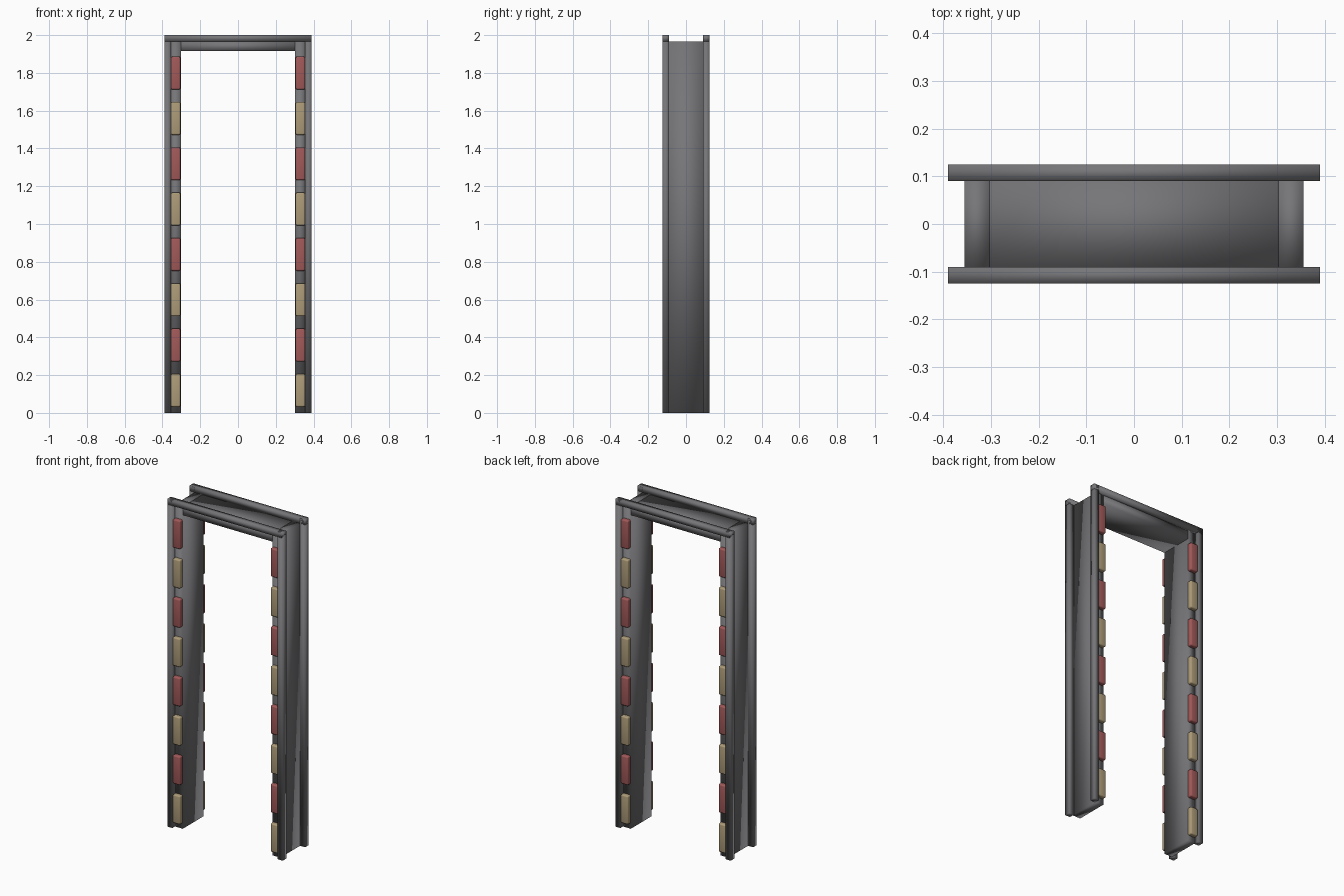
import bpy

cube = bpy.data.objects.get("Cube")
if cube:
    bpy.data.objects.remove(cube, do_unlink=True)


def material(name, rgb):
    mat = bpy.data.materials.new(name)
    mat.use_nodes = True
    mat.diffuse_color = (*rgb, 1)
    mat.node_tree.nodes["Principled BSDF"].inputs["Base Color"].default_value = (*rgb, 1)
    return mat


metal = material("dark grey metal", (0.18, 0.18, 0.19))
red = material("dull red lamp", (0.36, 0.10, 0.10))
tan = material("tan lamp", (0.42, 0.33, 0.19))


def box(name, x, y, z, mat, bevel=0):
    """Smooth-shaded box spanning the given (low, high) ranges."""
    spans = (x, y, z)
    bpy.ops.mesh.primitive_cube_add(size=1, location=[(a + b) / 2 for a, b in spans])
    obj = bpy.context.object
    obj.name = name
    obj.scale = [abs(b - a) for a, b in spans]
    bpy.ops.object.transform_apply(location=False, rotation=False, scale=True)
    obj.data.materials.append(mat)
    bpy.ops.object.shade_smooth()
    if bevel:
        mod = obj.modifiers.new("Rounded edges", "BEVEL")
        mod.width = bevel
        mod.segments = 3
    return obj


INNER, WEB, OUTER = 0.303, 0.356, 0.39      # half widths
DEPTH, FACE, RIM = 0.1, 0.09, 0.125         # half depths
WEB_TOP, TOP = 1.967, 2.0

# Lintel panel across the opening
box("lintel_panel", (-INNER, INNER), (-DEPTH, DEPTH), (1.915, WEB_TOP), metal)

# Top rails, front and back
for end, face in (("front", -1), ("back", 1)):
    box(f"{end}_top_rail", (-OUTER, OUTER), (face * FACE, face * RIM), (WEB_TOP, TOP), metal)

for side, s in (("left", 1), ("right", -1)):
    # Side panels between the rails
    box(f"{side}_post_panel", (s * INNER, s * WEB), (-DEPTH, DEPTH), (0, WEB_TOP), metal)
    for end, face in (("front", -1), ("back", 1)):
        # Upright corner rails
        box(f"{side}_{end}_rail", (s * WEB, s * OUTER), (face * FACE, face * RIM), (0, TOP), metal)
        # Alternating lamps up each post
        for i in range(8):
            z = 0.032 + 0.24 * i
            box(f"{side}_{end}_lamp_{i + 1}", (s * 0.305, s * 0.355), (face * 0.085, face * RIM),
                (z, z + 0.174), red if i % 2 else tan, 0.008)
